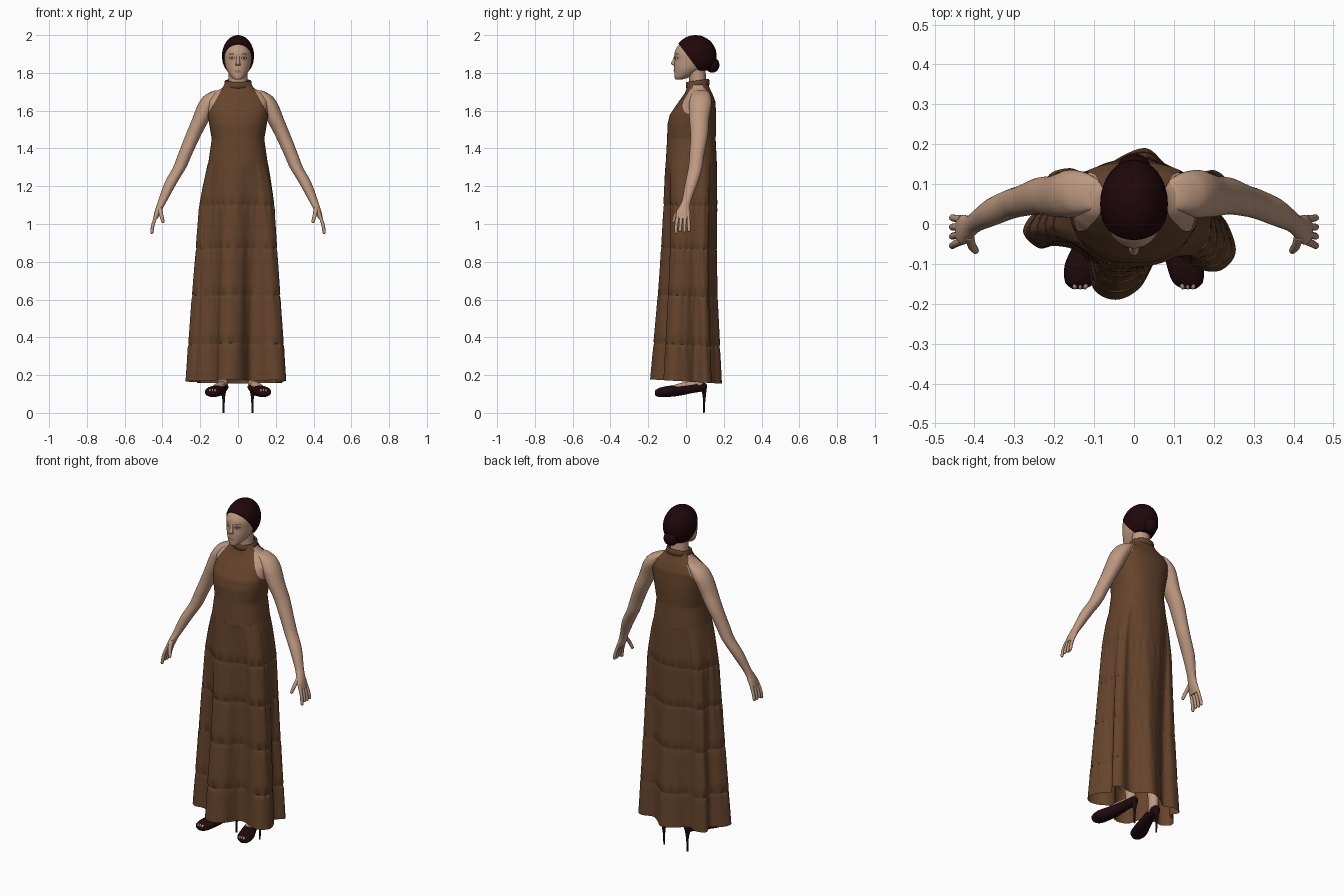
import bpy, bmesh
from math import sin, cos, pi, atan2, acos, exp, sqrt
from mathutils import Vector

cube = bpy.data.objects.get("Cube")
if cube:
    bpy.data.objects.remove(cube)


def material(name, r, g, b):
    m = bpy.data.materials.new(name)
    m.use_nodes = True
    m.diffuse_color = (r, g, b, 1)
    bsdf = m.node_tree.nodes["Principled BSDF"]
    bsdf.inputs["Base Color"].default_value = (r, g, b, 1)
    bsdf.inputs["Roughness"].default_value = 0.8
    return m


SKIN = material("skin", 0.52, 0.32, 0.22)
CLOTH = material("brown cloth", 0.130, 0.057, 0.025)
HAIR = material("dark hair", 0.014, 0.002, 0.003)
SHOE = material("dark leather", 0.014, 0.003, 0.004)
LIP = material("lip", 0.38, 0.18, 0.14)
LASH = material("eye shadow", 0.06, 0.03, 0.025)
WHITE = material("eye white", 0.55, 0.5, 0.46)


def finish(name, bm, mat, angle=60):
    bmesh.ops.remove_doubles(bm, verts=bm.verts, dist=0.00005)
    bmesh.ops.recalc_face_normals(bm, faces=bm.faces)
    me = bpy.data.meshes.new(name)
    bm.to_mesh(me)
    bm.free()
    me.materials.append(mat)
    ob = bpy.data.objects.new(name, me)
    bpy.context.collection.objects.link(ob)
    bpy.ops.object.select_all(action='DESELECT')
    ob.select_set(True)
    bpy.context.view_layer.objects.active = ob
    bpy.ops.object.shade_smooth_by_angle(angle=angle * pi / 180)


def spline(pts, u, closed=False):
    """Smooth curve through tuples, u counted in points."""
    n, i = len(pts), int(u)
    f = u - i
    get = lambda k: Vector(pts[k % n] if closed else pts[min(max(k, 0), n - 1)])
    a, b, c, d = (get(i + k) for k in (-1, 0, 1, 2))
    return b + (c - a) * (f / 2) + (2 * a - 5 * b + 4 * c - d) * (f * f / 2) \
        + (3 * b - a - 3 * c + d) * (f ** 3 / 2)


def grid(bm, rows, closed):
    vs = [[bm.verts.new(p) for p in row] for row in rows]
    for a, b in zip(vs, vs[1:]):
        for j in range(len(a) if closed else len(a) - 1):
            k = (j + 1) % len(a)
            bm.faces.new((a[j], a[k], b[k], b[j]))
    return vs


def loft(name, rings, mat, axis='z', side=1, n=24, steps=5):
    """Rings are (station, centre1, centre2, radius1, radius2)."""
    rows = []
    for i in range((len(rings) - 1) * steps + 1):
        s, c1, c2, r1, r2 = spline(rings, i / steps)
        row = []
        for j in range(n):
            t = 2 * pi * j / n
            p, q = side * (c1 + r1 * cos(t)), c2 + r2 * sin(t)
            row.append((p, q, s) if axis == 'z' else (p, s, q))
        rows.append(row)
    bm = bmesh.new()
    vs = grid(bm, rows, True)
    for end in (vs[0], vs[-1]):
        bm.faces.new(end)
    finish(name, bm, mat)


def ball_mesh(loc, size):
    bm = bmesh.new()
    bmesh.ops.create_uvsphere(bm, u_segments=32, v_segments=20, radius=1)
    for v in bm.verts:
        v.co = Vector(loc) + Vector(a * b for a, b in zip(v.co, size))
    return bm


def ball(name, loc, size, mat):
    finish(name, ball_mesh(loc, size), mat)


def lerp_table(table, z):
    if z <= table[0][0]:
        return table[0][1:]
    for a, b in zip(table, table[1:]):
        if z <= b[0]:
            f = (z - a[0]) / (b[0] - a[0])
            return [p + (q - p) * f for p, q in zip(a[1:], b[1:])]
    return table[-1][1:]


# height, half width, front y, back y of the clothed body
BODY = [(0.6, 0.175, -0.06, 0.12), (1.1, 0.180, -0.092, 0.158), (1.33, 0.156, -0.107, 0.163),
        (1.45, 0.139, -0.10, 0.157), (1.53, 0.153, -0.098, 0.16), (1.58, 0.161, -0.085, 0.16),
        (1.65, 0.168, -0.037, 0.155), (1.69, 0.145, -0.008, 0.14), (1.72, 0.09, 0.004, 0.125),
        (1.76, 0.062, 0.012, 0.112)]
POW = 0.87
power = lambda v: abs(v) ** POW * (1 if v > 0 else -1)


def body_point(z, t, inset=0):
    hw, yf, yb = lerp_table(BODY, z)
    return Vector(((hw - inset) * power(cos(t)),
                   (yf + yb) / 2 + ((yb - yf) / 2 - inset) * power(sin(t)), z))


# Torso under the dress
bm = bmesh.new()
grid(bm, [[body_point(1.4 + 0.01 * i, 2 * pi * j / 64, 0.006) for j in range(64)]
          for i in range(36)], True)
finish("torso", bm, SKIN)

# Halter bodice: front and back panels that narrow above the armholes
ARMHOLE = [(1.56, 0.172), (1.62, 0.137), (1.68, 0.104), (1.75, 0.066)]
bm = bmesh.new()
for half in (-1, 1):
    rows = []
    for i in range(43):
        z = 1.33 + 0.01 * i
        limit, hw = lerp_table(ARMHOLE, z)[0], lerp_table(BODY, z)[0]
        t0 = acos((limit / hw) ** (1 / POW)) if limit < hw else 0
        rows.append([body_point(z, half * (t0 + (pi - 2 * t0) * j / 48)) for j in range(49)])
    grid(bm, rows, False)
finish("bodice", bm, CLOTH)

# Collar band, tilted up at the back
bm = bmesh.new()
rows = []
for dz, grow in ((-0.004, 0), (0.002, 0.007), (0.028, 0.005), (0.032, 0.001), (0.028, -0.006)):
    rows.append([((0.066 + grow) * cos(t), 0.062 + (0.056 + grow) * sin(t),
                  1.728 + dz + 0.008 * sin(t)) for t in (2 * pi * j / 48 for j in range(48))])
grid(bm, rows, True)
finish("collar", bm, CLOTH)

# Tiered skirt: body shape easing into a deeply folded hem
HEM = [(-.045, -.19), (.015, -.16), (.06, -.085), (.105, -.08), (.165, -.114), (.22, -.115),
       (.255, -.07), (.235, 0), (.2, .05), (.235, .1), (.2, .135), (.13, .12), (.08, .15),
       (.03, .19), (-.04, .165), (-.1, .12), (-.16, .14), (-.215, .12), (-.2, .06), (-.25, .03),
       (-.278, -.02), (-.24, -.06), (-.2, -.055), (-.15, -.065), (-.115, -.1), (-.1, -.165)]
TIERS = [1.33, 1.10, 0.87, 0.62, 0.36, 0.166]
COLS = 260
rows = []
for k, (top, low) in enumerate(zip(TIERS, TIERS[1:])):
    for u in (0, 0.03, 0.08, 0.16, 0.3, 0.5, 0.75, 0.97):
        z = top + (low - top) * (1 if u == 0.97 and k == 4 else u)
        w = ((1.33 - z) / (1.33 - TIERS[-1])) ** 0.78
        row = []
        for j in range(COLS):
            hx, hy = spline(HEM, len(HEM) * j / COLS, True)
            t = atan2((hy - 0.03) / 0.16, hx / 0.24)
            p = body_point(z, t).lerp(Vector((hx, hy, z)), w)
            fade = min(1, k + u * 3)
            s = 1 + fade * (-0.024 * exp(-u * 25) + 0.014 * exp(-u * 5) * sin(28 * t + 2 * k)
                            + 0.008 * (1 - w) * sin(11 * t + 0.8))
            row.append((p.x * s, 0.03 + (p.y - 0.03) * s, z - 0.06 * w * p.y))
        rows.append(row)
bm = bmesh.new()
grid(bm, rows, True)
finish("tiered_skirt", bm, CLOTH)

# Neck and head
loft("neck", [(1.70, 0, 0.062, 0.055, 0.048), (1.76, 0, 0.062, 0.05, 0.045),
              (1.84, 0, 0.055, 0.05, 0.046)], SKIN)
HEAD = [(1.764, -.054, -.025, .014), (1.774, -.060, .01, .031), (1.80, -.062, .06, .051),
        (1.83, -.063, .105, .065), (1.87, -.06, .13, .073), (1.91, -.06, .135, .074),
        (1.95, -.037, .13, .062), (1.98, .005, .10, .036)]
loft("head", [(z, 0, (f + b) / 2, w, (b - f) / 2) for z, f, b, w in HEAD], SKIN, n=40)
loft("nose", [(1.90, 0, -.054, .007, .006), (1.87, 0, -.061, .009, .009),
              (1.85, 0, -.066, .012, .013), (1.84, 0, -.06, .012, .009)], SKIN)


def face_patch(name, x, z, rx, rz, lift, mat):
    """Thin oval plate that follows the curve of the face."""
    rows = []
    for r in (0.1, 0.4, 0.7, 1):
        row = []
        for j in range(24):
            px, pz = x + rx * r * cos(j * pi / 12), z + rz * r * sin(j * pi / 12)
            f, b, w = lerp_table(HEAD, pz)
            depth = (b - f) / 2 * sqrt(1 - (px / w) ** 2)
            row.append((px, (f + b) / 2 - depth - lift, pz))
        rows.append(row)
    bm = bmesh.new()
    bm.faces.new(grid(bm, rows, True)[0])
    finish(name, bm, mat)


face_patch("lips", 0, 1.808, .019, .0075, .0025, LIP)

# Hair cap cut along the hairline, and a low bun
bm = ball_mesh((0, .05, 1.89), (.085, .112, .11))
for co, no in (((0, -.04, 1.955), (0, .8, .6)), ((0, 0, 1.813), (0, 0, 1))):
    cut = bmesh.ops.bisect_plane(bm, geom=bm.verts[:] + bm.edges[:] + bm.faces[:],
                                 plane_co=co, plane_no=no, clear_inner=True)
    edges = [e for e in cut["geom_cut"] if isinstance(e, bmesh.types.BMEdge)]
    bmesh.ops.edgeloop_fill(bm, edges=edges)
finish("hair_cap", bm, HAIR, 40)
ball("hair_bun", (0, .139, 1.842), (.041, .038, .041), HAIR)

ARM = [(1.708, .095, .075, .022, .03), (1.70, .11, .077, .032, .042), (1.677, .135, .078, .046, .053),
       (1.64, .158, .076, .050, .06), (1.60, .178, .073, .048, .057), (1.55, .199, .07, .046, .052),
       (1.47, .237, .07, .041, .046), (1.37, .28, .058, .037, .039), (1.30, .309, .05, .035, .037),
       (1.22, .355, .03, .033, .034), (1.13, .396, .005, .024, .025), (1.09, .414, -.008, .02, .029),
       (1.06, .426, -.014, .017, .037), (1.03, .437, -.016, .012, .036)]
SHOE_RINGS = [(.112, .076, .14, .008, .01), (.09, .077, .138, .026, .023), (.03, .088, .131, .03, .027),
              (-.04, .107, .119, .039, .029), (-.10, .127, .113, .046, .029),
              (-.145, .135, .108, .038, .023), (-.163, .138, .105, .016, .012)]

for side, label in ((1, "left"), (-1, "right")):
    # Eyes and brows
    face_patch(label + "_eye_shadow", side * .032, 1.878, .016, .008, .003, LASH)
    face_patch(label + "_eye", side * .032, 1.877, .011, .0045, .0042, WHITE)
    face_patch(label + "_iris", side * .032, 1.877, .0045, .0045, .0054, LASH)
    face_patch(label + "_brow", side * .034, 1.900, .017, .0022, .0035, LASH)

    # Arm with palm, fingers and thumb
    loft(label + "_arm", ARM, SKIN, side=side)
    for i in range(4):
        y = .012 - .018 * i
        tip = 0.965 - (0.0, 0.002, 0.0, 0.01)[i]
        loft(f"{label}_finger_{i + 1}",
             [(1.05, .431, y, .010, .010), (1.00, .449, y * 1.2, .009, .009),
              (tip, .456, y * 1.3, .008, .008), (tip - .007, .456, y * 1.3, .003, .003)],
             SKIN, side=side, n=10)
    loft(label + "_thumb", [(1.09, .414, -.025, .012, .014), (1.05, .407, -.053, .011, .011),
                            (1.015, .398, -.066, .009, .009), (1.005, .397, -.067, .004, .004)],
         SKIN, side=side, n=10)

    # Leg, foot and open-toed stiletto
    loft(label + "_leg", [(.13, .079, .066, .027, .032), (.2, .08, .065, .026, .03),
                          (.4, .085, .06, .042, .046), (.6, .085, .04, .045, .048),
                          (.95, .08, .03, .06, .065)], SKIN, side=side)
    loft(label + "_foot", [(.09, .077, .15, .018, .016), (.03, .088, .147, .023, .021),
                           (-.04, .107, .134, .028, .021), (-.08, .12, .123, .026, .017)],
         SKIN, 'y', side)
    loft(label + "_shoe", SHOE_RINGS, SHOE, 'y', side)
    for i in range(3):
        ball(f"{label}_toe_{i + 1}", (side * (.122 + .013 * i), -.152, .117),
             (.007, .012, .009), SKIN)
    loft(label + "_heel", [(0, .076, .094, .005, .005), (.06, .076, .096, .006, .006),
                           (.105, .077, .096, .012, .011), (.135, .077, .092, .022, .018)],
         SHOE, side=side, n=16)
